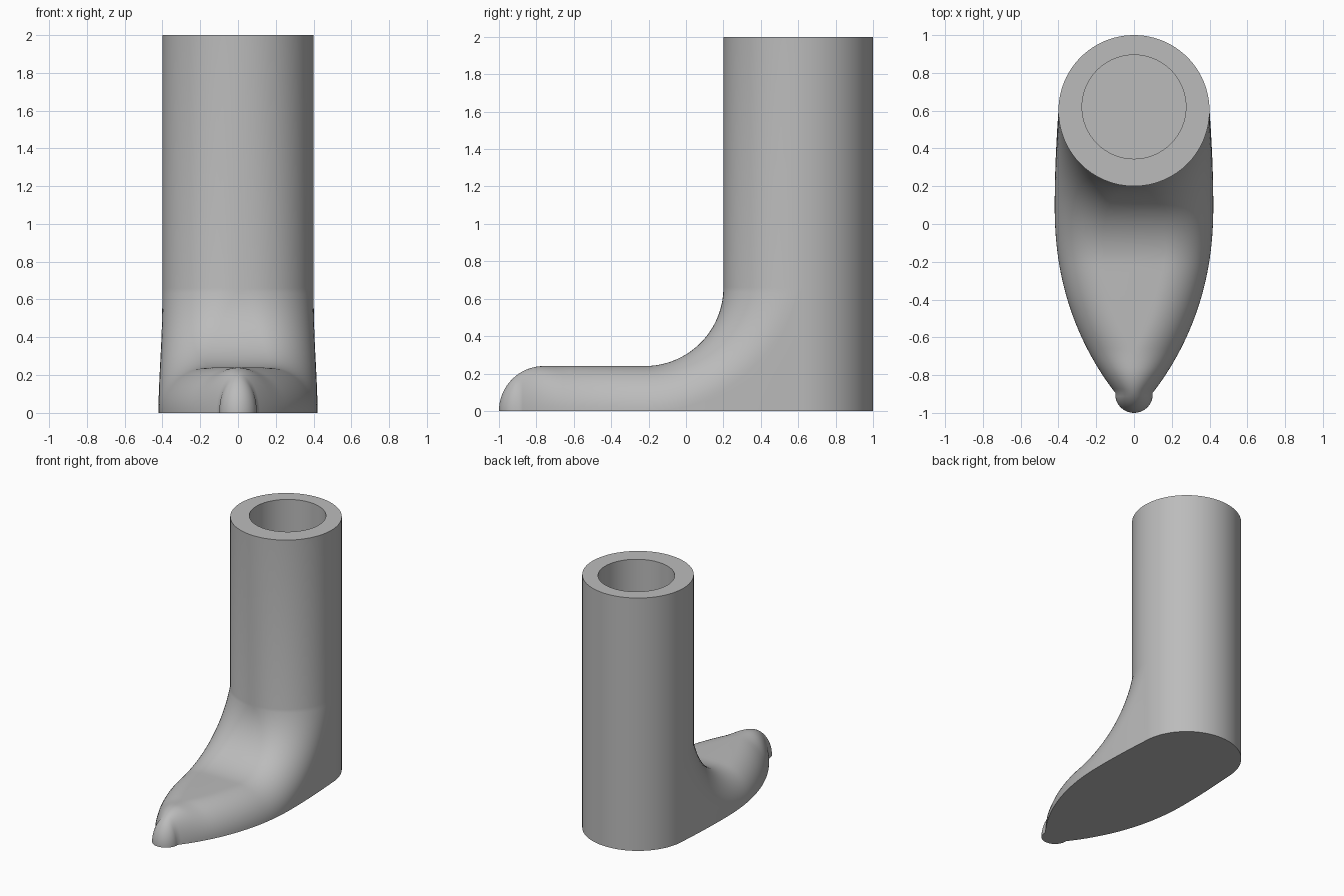
import bpy
import bmesh
from math import sin, cos, pi, sqrt, atan2, radians

if "Cube" in bpy.data.objects:
    bpy.data.objects.remove(bpy.data.objects["Cube"], do_unlink=True)

LEG_R, LEG_Y, LEG_TOP = 0.4, 0.6, 2.0
BORE_R, BORE_Y, BORE_FLOOR = 0.275, 0.62, 0.24
FOOT_H = 0.24
BEND_Y, BEND_Z, BEND_R = -0.22, 0.66, 0.42     # centre and radius of the instep curve
N_ROUND, N_WALL, N_BACK = 16, 6, 24


def half_width(y):
    """Half width of the sole outline."""
    if y > 0.1:
        return 0.42 - 0.02 * ((y - 0.1) / 0.5) ** 2
    w = 0.42 * max(0, 1 - ((0.1 - y) / 1.1) ** 2.2) ** 0.9
    tip = sqrt(max(0, 0.01 - (y + 0.9) ** 2)) if y < -0.9 else 0
    return max(w, tip)


def round_angles():
    return [i * pi / 2 / N_ROUND for i in range(N_ROUND + 1)]


def foot_section(y, h):
    """Upright half section of the flat part of the foot."""
    w = half_width(y)
    r = min(FOOT_H, w)
    pts = [(0, y, h)]
    pts += [(w - r + r * sin(a), y, h * cos(a)) for a in round_angles()]
    return pts + [(w, y, 0)] * N_WALL


def bend_section(phi):
    """Half section on a plane turned about the instep centre."""
    t = phi / (pi / 2)
    r = FOOT_H + (LEG_R - FOOT_H) * t * t
    ends = []
    if cos(phi) > 1e-6:
        ends.append(BEND_Z / cos(phi))
    if sin(phi) > 1e-6:
        ends.append((LEG_Y - BEND_Y) / sin(phi))
    d_end = min(ends) - BEND_R
    r = min(r, d_end)

    def point(d, inset):
        y = BEND_Y + (BEND_R + d) * sin(phi)
        z = BEND_Z - (BEND_R + d) * cos(phi)
        w = half_width(y) * (1 - t ** 4) + LEG_R * t ** 4
        return (max(0, w - inset), y, max(0, z))

    pts = [(0,) + point(0, 0)[1:]]
    pts += [point(r * (1 - cos(a)), r * (1 - sin(a))) for a in round_angles()]
    return pts + [point(r + (d_end - r) * i / N_WALL, 0) for i in range(1, N_WALL + 1)]


def back_arc(radius, cy, z):
    """Half of the heel side, from the flank to the back centre."""
    arc = [i * pi / 2 / N_BACK for i in range(1, N_BACK + 1)]
    return [(radius * cos(a), cy + radius * sin(a), z) for a in arc]


def tube_section(radius, cy, z):
    pts = [(0, cy - radius, z)]
    pts += [(radius * sin(a), cy - radius * cos(a), z) for a in round_angles()]
    return pts + [(radius, cy, z)] * N_WALL + back_arc(radius, cy, z)


# Rounded toe, flat foot, then the instep curve up to the leg
sections = []
for i in range(17):
    a = i * pi / 2 / 16
    sections.append(foot_section(-1 + FOOT_H * (1 - cos(a)), FOOT_H * sin(a)))
for i in range(1, 16):
    y = -1 + FOOT_H + (BEND_Y + 1 - FOOT_H) * i / 16
    sections.append(foot_section(y, FOOT_H))
corner = atan2(LEG_Y - BEND_Y, BEND_Z)
for i in range(16):
    sections.append(bend_section(corner * i / 16))
for i in range(15):
    s = bend_section(corner + (pi / 2 - corner) * i / 14)
    sections.append(s + back_arc(LEG_R, LEG_Y, s[-1][2]))

# Leg top, rim and bore
sections.append(tube_section(LEG_R, LEG_Y, LEG_TOP))
sections.append(tube_section(BORE_R, BORE_Y, LEG_TOP))
sections.append(tube_section(BORE_R, BORE_Y, BORE_FLOOR))

# Skin both halves, weld, then close the sole and the bore floor
bm = bmesh.new()
for side in (1, -1):
    rows = [[bm.verts.new((side * x, y, z)) for x, y, z in s] for s in sections]
    for a, b in zip(rows, rows[1:]):
        for i in range(min(len(a), len(b)) - 1):
            bm.faces.new((a[i], a[i + 1], b[i + 1], b[i]))
bmesh.ops.remove_doubles(bm, verts=bm.verts[:], dist=0.0002)
bmesh.ops.dissolve_degenerate(bm, dist=0.0001, edges=bm.edges[:])
bmesh.ops.holes_fill(bm, edges=[e for e in bm.edges if e.is_boundary], sides=0)
bmesh.ops.recalc_face_normals(bm, faces=bm.faces[:])

mesh = bpy.data.meshes.new("hollow_boot")
bm.to_mesh(mesh)
bm.free()
boot = bpy.data.objects.new("hollow_boot", mesh)
bpy.context.collection.objects.link(boot)

grey = bpy.data.materials.new("plain_grey")
grey.use_nodes = True
colour = (0.5, 0.5, 0.5, 1)
grey.diffuse_color = colour
grey.node_tree.nodes["Principled BSDF"].inputs["Base Color"].default_value = colour
mesh.materials.append(grey)

bpy.ops.object.select_all(action="DESELECT")
boot.select_set(True)
bpy.context.view_layer.objects.active = boot
bpy.ops.object.shade_smooth_by_angle(angle=radians(40))
